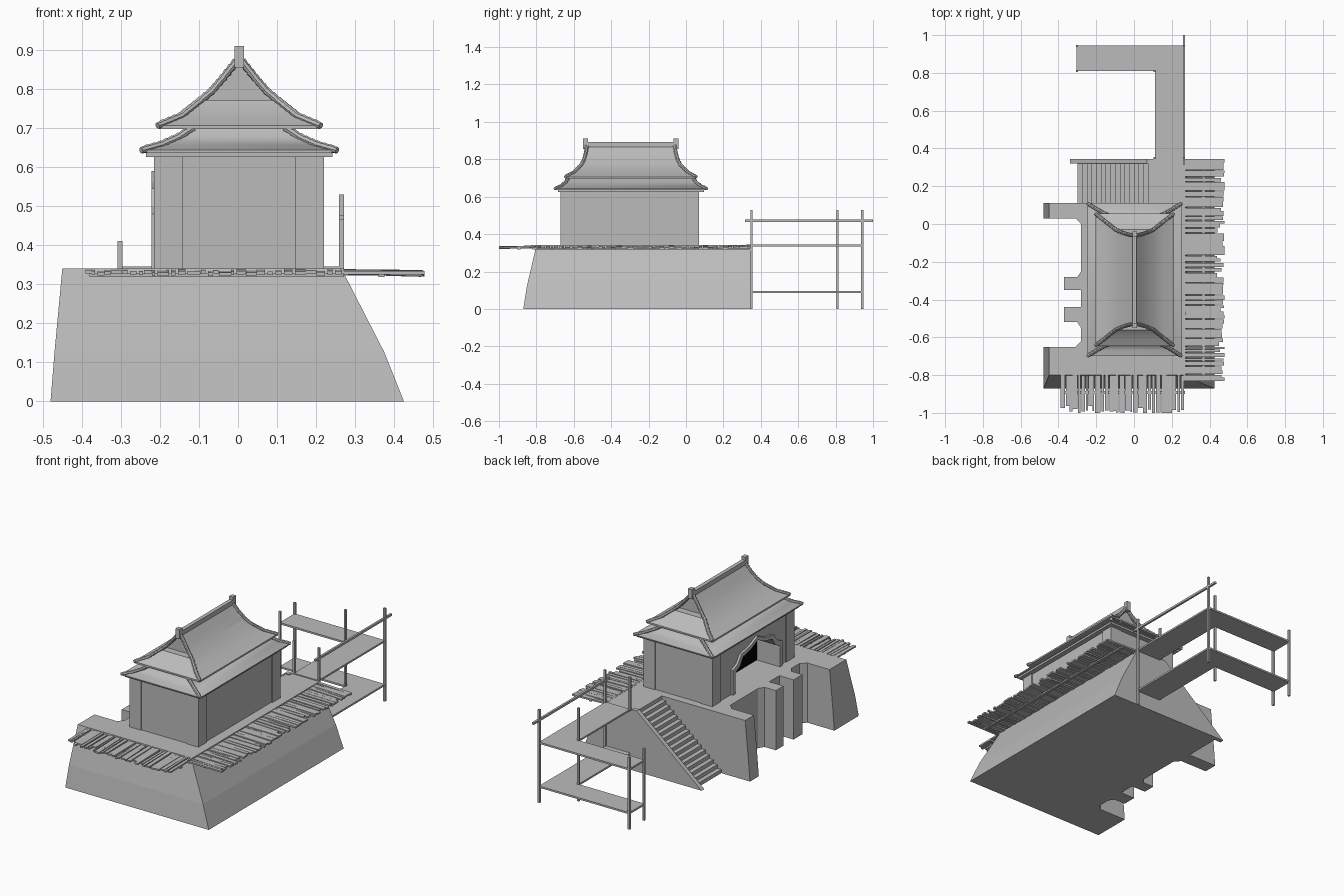
import bpy, bmesh, random
from mathutils import Vector, Matrix

random.seed(4)
if "Cube" in bpy.data.objects:
    bpy.data.objects.remove(bpy.data.objects["Cube"])


def material(name, value):
    m = bpy.data.materials.new(name)
    m.use_nodes = True
    colour = (value, value, value, 1)
    m.diffuse_color = colour
    m.node_tree.nodes["Principled BSDF"].inputs["Base Color"].default_value = colour
    return m


GREY = material("plain grey", 0.5)
BLACK = material("doorway black", 0.0)
CY = -0.295  # middle of the house along y


def finish(name, bm, mat=GREY, smooth=False):
    bmesh.ops.recalc_face_normals(bm, faces=bm.faces)
    mesh = bpy.data.meshes.new(name)
    bm.to_mesh(mesh)
    bm.free()
    mesh.materials.append(mat)
    ob = bpy.data.objects.new(name, mesh)
    bpy.context.collection.objects.link(ob)
    if smooth:
        bpy.ops.object.select_all(action="DESELECT")
        ob.select_set(True)
        bpy.context.view_layer.objects.active = ob
        bpy.ops.object.shade_smooth_by_angle(angle=0.5)
    return ob


def add_box(bm, x0, x1, y0, y1, z0, z1, turn=None):
    centre = Vector((x0 + x1, y0 + y1, z0 + z1)) / 2
    mat = Matrix.Translation(centre)
    if turn:
        mat = mat @ turn
    mat = mat @ Matrix.Diagonal((x1 - x0, y1 - y0, z1 - z0, 1))
    bmesh.ops.create_cube(bm, size=1, matrix=mat)


def boxes(name, *items, mat=GREY):
    bm = bmesh.new()
    for item in items:
        add_box(bm, *item)
    return finish(name, bm, mat)


def loft(bm, rings, cap_top=True):
    """Join closed rings of points, capping the ends."""
    rows = [[bm.verts.new(p) for p in ring] for ring in rings]
    n = len(rows[0])
    for a, b in zip(rows, rows[1:]):
        for i in range(n):
            j = (i + 1) % n
            bm.faces.new((a[i], a[j], b[j], b[i]))
    bm.faces.new(rows[0])
    if cap_top:
        bm.faces.new(rows[-1])
    return rows


def prism(name, points, start, end, axis):
    """Extrude a (horizontal, z) profile along x or y."""
    place = (lambda p, d: (d, p[0], p[1])) if axis == "x" else (lambda p, d: (p[0], d, p[1]))
    bm = bmesh.new()
    loft(bm, [[place(p, d) for p in points] for d in (start, end)])
    return finish(name, bm)


# Stone terrace with notched side; outer walls flare toward the ground
outline = [(.265, -.8), (.265, .345), (.1, .345), (.1, .11), (-.45, .11), (-.45, .03),
           (-.31, .03), (-.28, 0), (-.28, -.25), (-.3, -.28), (-.37, -.28), (-.37, -.35),
           (-.28, -.35), (-.28, -.44), (-.37, -.44), (-.37, -.52), (-.3, -.52),
           (-.28, -.55), (-.28, -.62), (-.31, -.65), (-.45, -.65), (-.45, -.8)]


def flare(z, right, left, front):
    return [(x + (right if x > .2 else -left if x < -.4 else 0),
             y - (front if y < -.7 else 0), z) for x, y in outline]


bm = bmesh.new()
loft(bm, [flare(0, .16, .03, .07), flare(.125, .11, .02, .05), flare(.34, 0, 0, 0)])
finish("terrace", bm)

# Side stair with a sloping parapet
steps = 16
stair = [(.1, 0), (.1, .34)]
for i in range(steps):
    x, z = .1 - .4 * i / steps, .34 * (1 - (i + 1) / steps)
    stair += [(x - .4 / steps, z + .34 / steps), (x - .4 / steps, z)]
stair[1:2] = [(.1, .34)]
prism("stairs", stair[:-1] + [(-.3, 0)], .11, .32, "y")
prism("stair_parapet", [(.1, 0), (.1, .345), (.07, .345), (-.34, 0)], .32, .345, "y")

# House walls, with a curved doorway cut into one side
half = [(.2, .33), (.2, .46), (.16, .48), (.13, .525), (.06, .54), (0, .57)]
door = half + [(-y, z) for y, z in half[-2::-1]]
opening = [(CY - .035 + y, z) for y, z in door]
border = [(CY - .035 + y * 1.12, z + (.02 if z > .4 else .01)) for y, z in door]
walls = boxes("house_walls", (-.209, .213, -.665, .065, .335, .635))
frame = prism("door_frame", border, -.222, -.2, "x")
cutter = prism("door_cutter", opening, -.3, -.07, "x")
for ob in (walls, frame):
    cut = ob.modifiers.new("doorway", "BOOLEAN")
    cut.object = cutter
    cut.solver = "EXACT"
    bpy.context.view_layer.objects.active = ob
    bpy.ops.object.modifier_apply(modifier=cut.name)
bpy.data.objects.remove(cutter)
boxes("doorway_back", (-.075, -.071, CY - .24, CY + .17, .34, .57), mat=BLACK)
boxes("corner_posts", *[(x, x + .073, y, y + .073, .34, .635)
                        for x in (-.215, .147) for y in (-.67, -.003)])
boxes("eave_slab", (-.236, .242, CY - .39, CY + .39, .626, .64))


# Curved roofs: each ring is (half width, half length, height)
def ring(hx, hy, z):
    return [(.003 + sx * hx, CY + sy * hy, z)
            for sx, sy in ((1, -1), (1, 1), (-1, 1), (-1, -1))]


lower = [(.25, .405, .637), (.25, .405, .643), (.2, .373, .657), (.155, .348, .677), (.12, .335, .7)]
upper = [(.208, .35, .697), (.208, .35, .706), (.15, .305, .73), (.1, .265, .77)]
gable = [(.1, .265, .77), (.07, .252, .795), (.04, .242, .83), (.008, .235, .87)]
bm = bmesh.new()
loft(bm, [ring(*r) for r in lower])
finish("lower_roof", bm, smooth=True)
bm = bmesh.new()
loft(bm, [ring(*r) for r in upper])
finish("upper_roof", bm, smooth=True)

bm = bmesh.new()
rows = [[bm.verts.new(p) for p in ring(*r)] for r in gable]
for a, b in zip(rows, rows[1:]):
    bm.faces.new((a[0], a[1], b[1], b[0]))
    bm.faces.new((a[2], a[3], b[3], b[2]))
finish("gable_slopes", bm, smooth=True)
prism("gable_walls", [(.003 + r[0], r[2]) for r in gable]
      + [(.003 - r[0], r[2]) for r in gable[::-1]], CY - .225, CY + .225, "y")


# Overlapping round tiles running down every hip
def tile_run(bm, path, radius, spacing):
    for a, b in zip(path, path[1:]):
        a, b = Vector(a), Vector(b)
        n = max(1, round((b - a).length / spacing))
        turn = (b - a).to_track_quat("Z", "Y").to_matrix().to_4x4()
        for i in range(n):
            spot = a.lerp(b, (i + .5) / n)
            bmesh.ops.create_cone(bm, cap_ends=True, segments=8, radius1=radius,
                                  radius2=radius * .75, depth=(b - a).length / n * 1.15,
                                  matrix=Matrix.Translation(spot) @ turn)


for name, rings in (("lower_hip_tiles", lower[1:]), ("upper_hip_tiles", upper[1:] + gable[1:])):
    bm = bmesh.new()
    for corner in range(4):
        tile_run(bm, [ring(*r)[corner] for r in rings[::-1]], .011, .018)
    finish(name, bm)
boxes("roof_ridge", (-.008, .014, CY - .24, CY + .24, .86, .892),
      (-.009, .015, CY - .255, CY - .228, .855, .91),
      (-.009, .015, CY + .228, CY + .255, .855, .91))


# Ragged plank walkways on two sides
def planks(name, start, end, along_x, root, reach):
    bm = bmesh.new()
    at = start
    while at < end - .006:
        width = min(random.uniform(.012, .03), end - at)
        tip = reach - random.choice((0, .01, .02, .04)) * random.random()
        z = random.uniform(.326, .332)
        tilt = random.uniform(0, .035)
        lo, hi = at, at + width - random.choice((0, .002, .006))
        if along_x:
            add_box(bm, root, tip, lo, hi, z - .004, z + .005, Matrix.Rotation(tilt, 4, "Y"))
        else:
            add_box(bm, lo, hi, -tip, -root, z - .004, z + .005, Matrix.Rotation(tilt, 4, "X"))
        at += width
    finish(name, bm)


planks("right_planks", -.83, .345, True, .262, .478)
planks("front_planks", -.39, .268, False, .795, 1.0)
boxes("walkway_beams", (.262, .272, -.83, .345, .322, .341), (-.38, .27, -.9, -.885, .318, .327),
      (.36, .375, -.82, .34, .318, .326))

# L-shaped scaffold: two decks, posts and a hand rail
for label, z in (("upper", .335), ("lower", .085)):
    boxes(label + "_deck", (.11, .265, .345, .81, z, z + .01),
          (-.305, .265, .81, .945, z, z + .01))
boxes("scaffold_posts", *[(x - .006, x + .006, y - .006, y + .006, z0, z1)
                          for x, y, z0, z1 in ((.265, .35, 0, .53), (.11, .35, .34, .53),
                                               (.11, .81, 0, .53), (.265, .942, 0, .53),
                                               (-.302, .81, 0, .41), (-.302, .942, 0, .41))])
boxes("hand_rail", (.259, .271, .315, 1.0, .465, .477))
